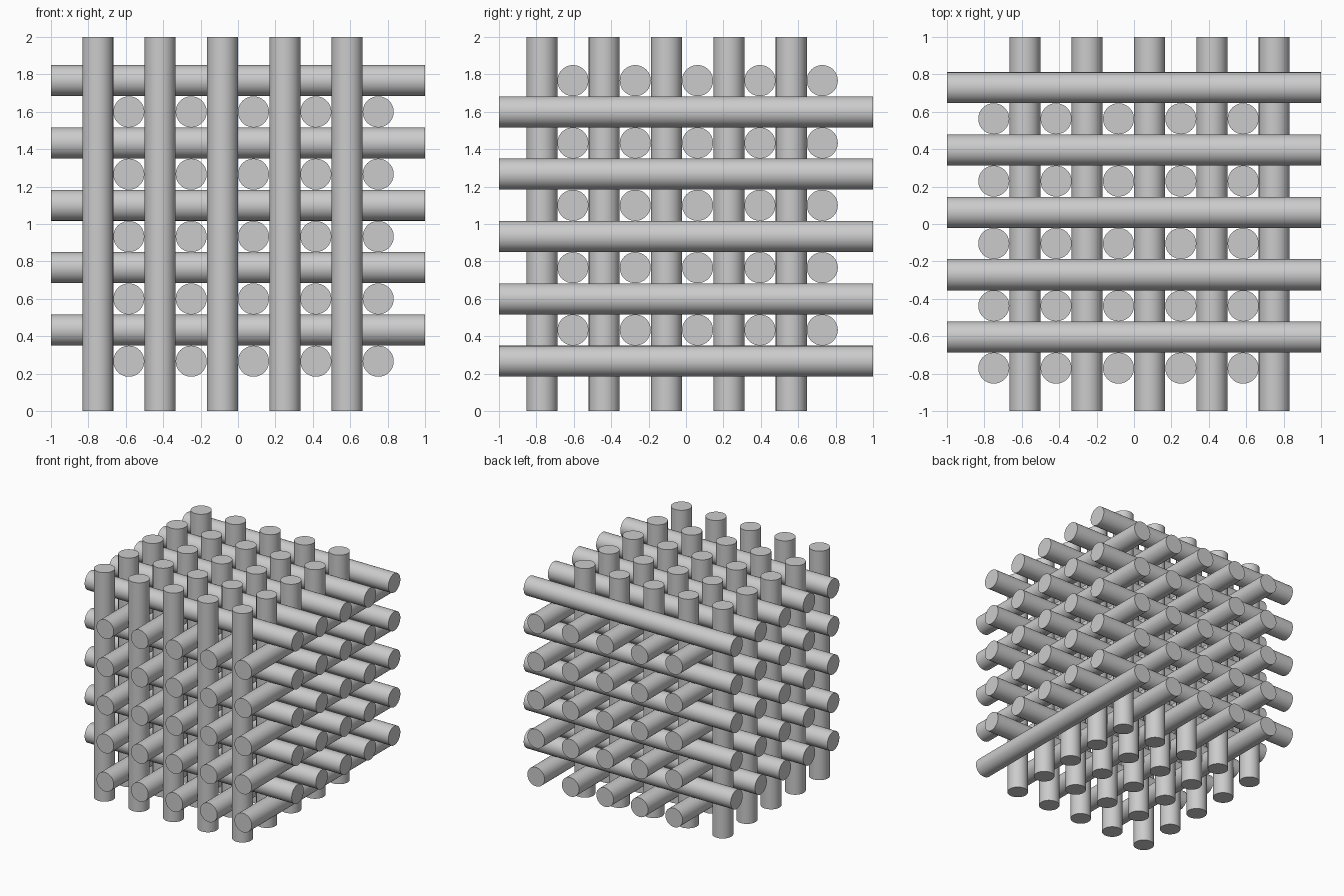
import bpy
from math import pi

cube = bpy.data.objects.get("Cube")
if cube:
    bpy.data.objects.remove(cube, do_unlink=True)

RADIUS, LENGTH, PITCH = 0.083, 2.0, 1 / 3

grey = bpy.data.materials.new("plain_grey")
grey.use_nodes = True
colour = (0.6, 0.6, 0.6, 1)
grey.diffuse_color = colour
grey.node_tree.nodes["Principled BSDF"].inputs["Base Color"].default_value = colour


def rod(name, location, rotation):
    bpy.ops.mesh.primitive_cylinder_add(vertices=48, radius=RADIUS, depth=LENGTH,
                                        location=location, rotation=rotation)
    obj = bpy.context.object
    obj.name = name
    obj.data.materials.append(grey)
    bpy.ops.object.shade_smooth_by_angle()


def centres(middle):
    return [middle + PITCH * i for i in range(-2, 3)]


# Upright rods
for x in centres(-0.083):
    for y in centres(-0.104):
        rod("upright_rod", (x, y, 1), (0, 0, 0))

# Rods running front to back
for x in centres(0.083):
    for z in centres(0.933):
        rod("front_to_back_rod", (x, 0, z), (pi / 2, 0, 0))

# Rods running side to side
for y in centres(0.062):
    for z in centres(1.1):
        rod("side_to_side_rod", (0, y, z), (0, pi / 2, 0))
